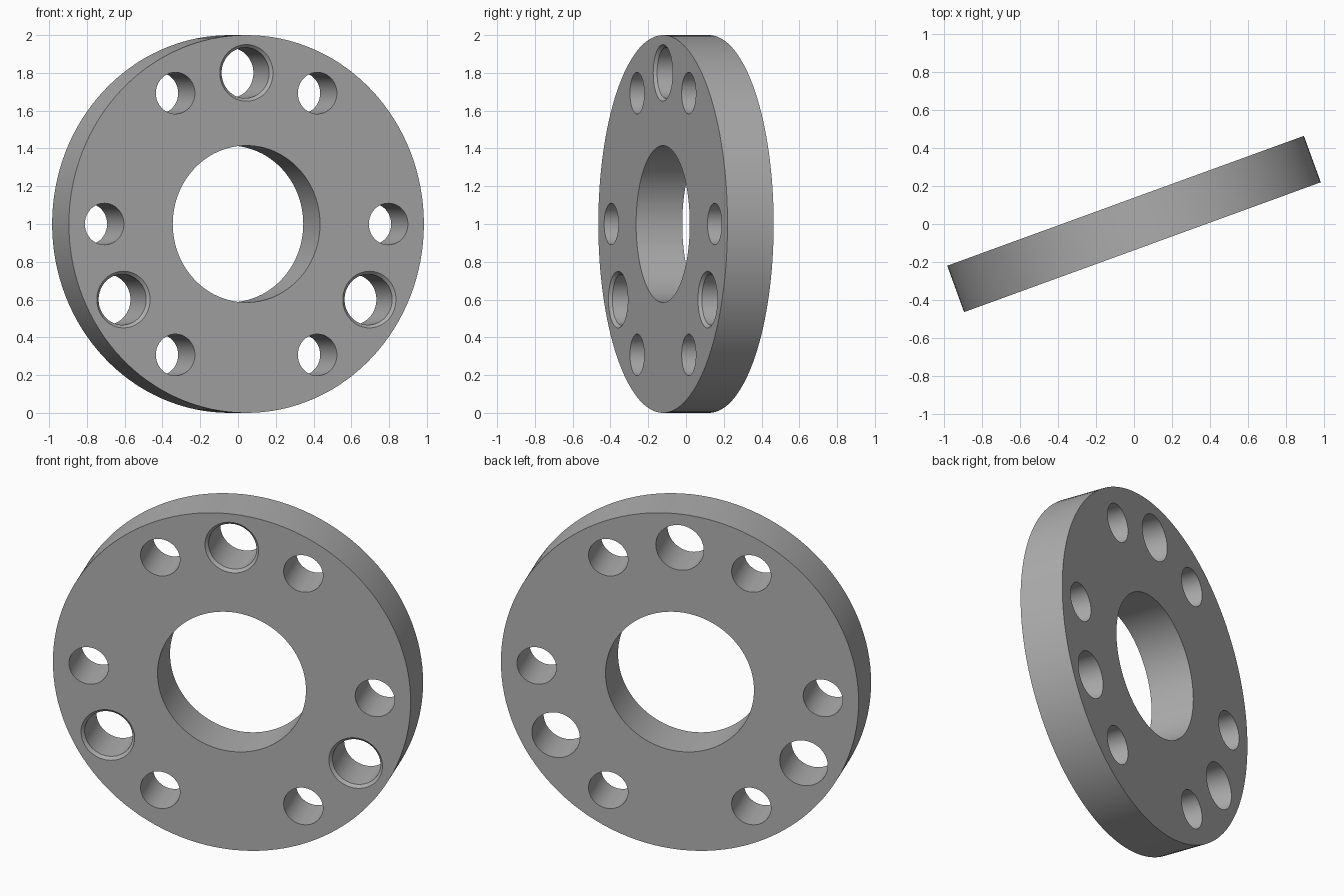
import bpy, bmesh
from math import cos, sin, pi, radians

cube = bpy.data.objects.get("Cube")
if cube:
    bpy.data.objects.remove(cube, do_unlink=True)

HALF = 0.13      # half the disc thickness
BOLT = 0.8       # bolt circle radius
OVER = 0.05      # how far cutters pass beyond the faces


def turned(bm, profile, cx=0, cz=0, sides=64):
    """Closed solid turned about the y axis from (radius, y) pairs."""
    rings = [[bm.verts.new((cx + r * cos(2 * pi * i / sides), y,
                            cz + r * sin(2 * pi * i / sides)))
              for i in range(sides)] for r, y in profile]
    for a, b in zip(rings, rings[1:]):
        for i in range(sides):
            j = (i + 1) % sides
            bm.faces.new((a[i], a[j], b[j], b[i]))
    bm.faces.new(rings[0])
    bm.faces.new(rings[-1])


def finish(bm, name):
    bmesh.ops.recalc_face_normals(bm, faces=bm.faces)
    mesh = bpy.data.meshes.new(name)
    bm.to_mesh(mesh)
    bm.free()
    obj = bpy.data.objects.new(name, mesh)
    bpy.context.collection.objects.link(obj)
    return obj


# Disc
bm = bmesh.new()
turned(bm, [(1, -HALF), (1, HALF)], sides=128)
disc = finish(bm, "flange_disc")

# Cutters: centre bore, six plain holes, three countersunk holes
bm = bmesh.new()
through = (-HALF - OVER, HALF + OVER)
turned(bm, [(0.415, y) for y in through], sides=96)
for k in range(6):
    a = radians(60 * k)
    turned(bm, [(0.11, y) for y in through], BOLT * cos(a), BOLT * sin(a))
sink = 0.016
for k in range(3):
    a = radians(90 + 120 * k)
    turned(bm, [(0.15 + OVER, through[0]), (0.15, -HALF),
                (0.15 - sink, sink - HALF), (0.15 - sink, through[1])],
           BOLT * cos(a), BOLT * sin(a))
cutter = finish(bm, "hole_cutters")
cutter.hide_render = True

# Cut the holes and bake the result
mod = disc.modifiers.new("holes", 'BOOLEAN')
mod.operation = 'DIFFERENCE'
mod.solver = 'EXACT'
mod.object = cutter
bpy.ops.object.select_all(action='DESELECT')
bpy.context.view_layer.objects.active = disc
disc.select_set(True)
bpy.ops.object.modifier_apply(modifier=mod.name)
bpy.data.objects.remove(cutter, do_unlink=True)

# Grey metal
grey = bpy.data.materials.new("plain grey")
grey.use_nodes = True
colour = (0.42, 0.42, 0.42, 1)
grey.diffuse_color = colour
grey.node_tree.nodes["Principled BSDF"].inputs["Base Color"].default_value = colour
disc.data.materials.clear()
disc.data.materials.append(grey)

# Stand upright, turned about the vertical
bpy.ops.object.shade_smooth_by_angle(angle=radians(30))
disc.rotation_euler.z = radians(20)
disc.location.z = 1
